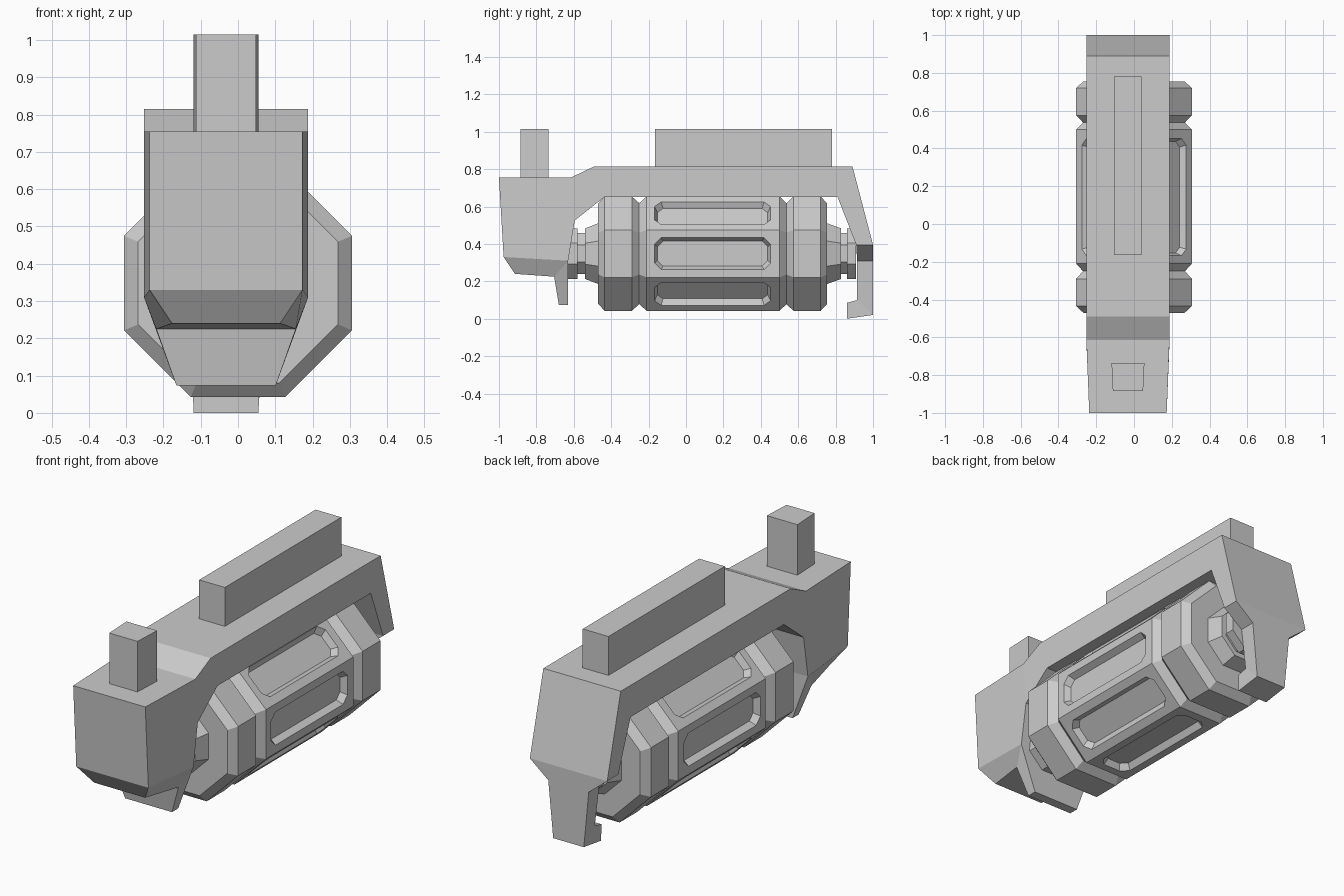
import bpy, bmesh
from math import cos, sin, pi
from mathutils import Matrix

if "Cube" in bpy.data.objects:
    bpy.data.objects.remove(bpy.data.objects["Cube"])

CX = -0.032   # the frame sits slightly left of the drum axis
AXIS_Z = 0.348


def finish(name, bm):
    bmesh.ops.recalc_face_normals(bm, faces=bm.faces)
    me = bpy.data.meshes.new(name)
    bm.to_mesh(me)
    bm.free()
    ob = bpy.data.objects.new(name, me)
    bpy.context.collection.objects.link(ob)
    return ob


def slab(name, pts, sides):
    """Side outline of (y, z, half width) points, mirrored across x = CX."""
    bm = bmesh.new()
    L = [bm.verts.new((CX - h, y, z)) for y, z, h in pts]
    R = [bm.verts.new((CX + h, y, z)) for y, z, h in pts]
    n = len(pts)
    for i in range(n):
        j = (i + 1) % n
        bm.faces.new((L[i], L[j], R[j], R[i]))
    for f in sides:
        bm.faces.new([L[i] for i in f])
        bm.faces.new([R[i] for i in reversed(f)])
    return finish(name, bm)


def loft(bm, rings):
    """Skin a list of closed rings and cap both ends."""
    rings = [[bm.verts.new(p) for p in r] for r in rings]
    for a, b in zip(rings, rings[1:]):
        for i in range(len(a)):
            j = (i + 1) % len(a)
            bm.faces.new((a[i], a[j], b[j], b[i]))
    bm.faces.new(rings[0])
    bm.faces.new(rings[-1])


# Frame: head, top beam, rear plate with hook
slab("frame", [
    (-1, .755, .205), (-.615, .755, .22), (-.49, .815, .22), (.89, .815, .22),
    (1, .395, .22), (1, .31, .115), (1, .02, .087), (.86, 0, .087),
    (.86, .085, .09), (.915, .10, .09), (.915, .31, .115), (.91, .395, .22),
    (.81, .652, .22), (-.435, .652, .22), (-.595, .525, .22), (-.63, .31, .22),
    (-.63, .073, .133), (-.68, .073, .133), (-.705, .225, .187),
    (-.915, .24, .145), (-.975, .33, .205)],
    [(0, 1, 14, 15, 20), (1, 2, 13, 14), (2, 3, 12, 13), (3, 4, 11, 12),
     (4, 5, 10, 11), (5, 6, 9, 10), (6, 7, 8, 9), (15, 18, 19, 20),
     (15, 16, 17, 18)])

# Blocks on top
slab("front_post", [(-.885, .755, .08), (-.885, 1.015, .08),
                    (-.735, 1.015, .087), (-.735, .755, .087)], [(0, 1, 2, 3)])
slab("top_rail", [(-.165, .815, .073), (-.165, 1.015, .073),
                  (.78, 1.015, .073), (.78, .815, .073)], [(0, 1, 2, 3)])

# Octagonal drum: (y, apothem) profile turned around the y axis
profile = [(-.63, .135), (-.58, .135), (-.58, .11), (-.54, .11), (-.54, .135),
           (-.47, .162), (-.47, .268), (-.435, .306), (-.29, .306),
           (-.25, .27), (-.21, .306), (.50, .306), (.537, .27), (.575, .306),
           (.72, .306), (.755, .268), (.755, .162), (.83, .135), (.83, .11),
           (.86, .11), (.86, .135), (.91, .135)]


def octagon(y, r):
    r /= cos(pi / 8)
    return [(r * cos(pi / 8 + k * pi / 4), y, AXIS_Z + r * sin(pi / 8 + k * pi / 4))
            for k in range(8)]


bm = bmesh.new()
loft(bm, [octagon(y, r) for y, r in profile])
drum = finish("drum", bm)


# Chamfered slot recessed into each of the eight sides
def slot(a, w, c, d):
    """Outline with half length a, half width w, corner cut c, at distance d."""
    ring = [(a, w - c), (a - c, w), (c - a, w), (-a, w - c),
            (-a, c - w), (c - a, -w), (a - c, -w), (a, c - w)]
    return [(d, .142 + y, z) for y, z in ring]


bm = bmesh.new()
for k in range(8):
    old = set(bm.verts)
    loft(bm, [slot(.295, .067, .03, .274), slot(.310, .085, .035, .306),
              slot(.310, .085, .035, .33)])
    bmesh.ops.transform(
        bm, verts=[v for v in bm.verts if v not in old],
        matrix=Matrix.Translation((0, 0, AXIS_Z)) @ Matrix.Rotation(k * pi / 4, 4, 'Y'))
cutter = finish("slot_cutter", bm)
cutter.hide_render = True

mod = drum.modifiers.new("slots", 'BOOLEAN')
mod.operation = 'DIFFERENCE'
mod.solver = 'EXACT'
mod.object = cutter
bpy.context.view_layer.objects.active = drum
bpy.ops.object.modifier_apply(modifier=mod.name)
bpy.data.objects.remove(cutter)
